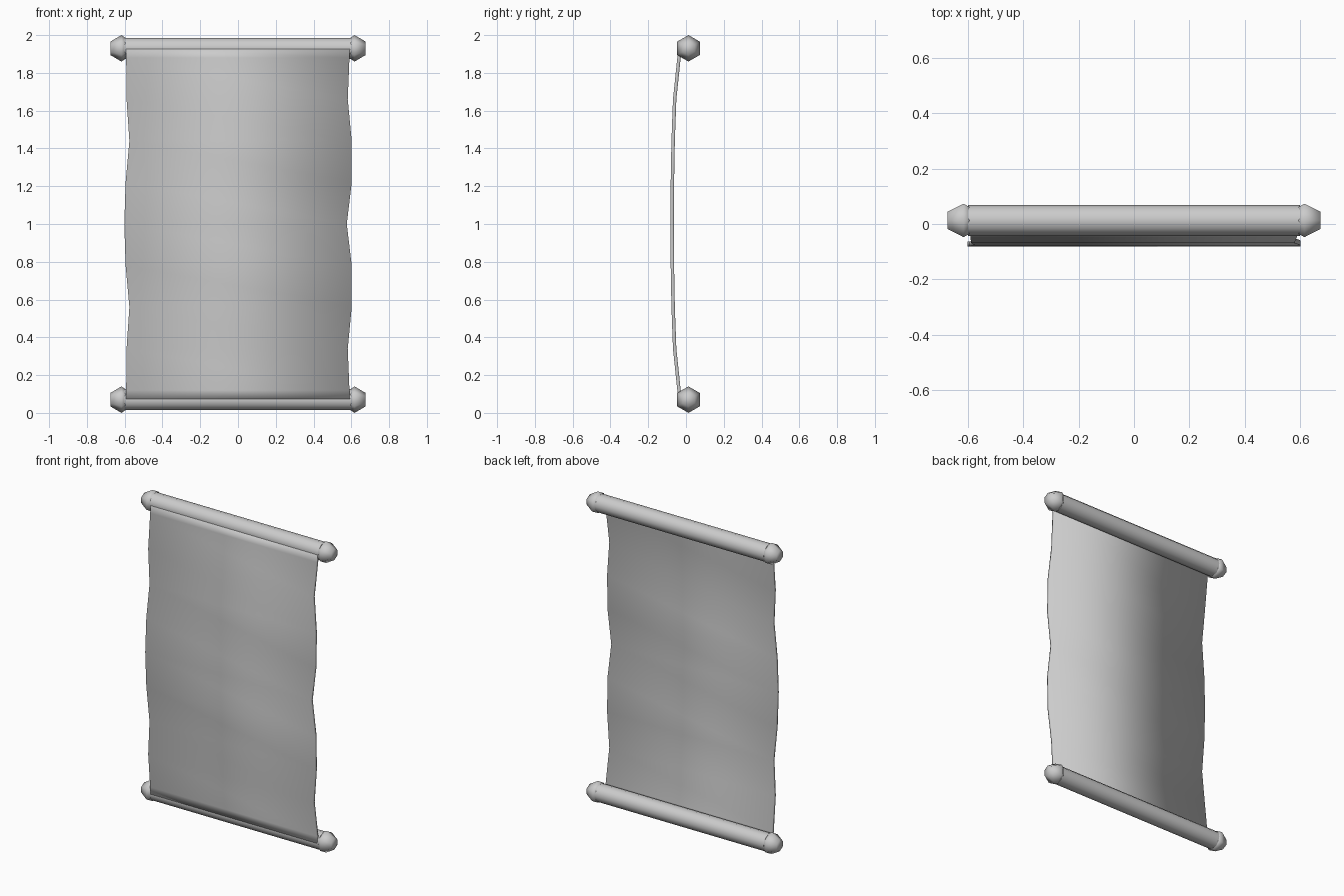
import bpy, bmesh, math

if "Cube" in bpy.data.objects:
    bpy.data.objects.remove(bpy.data.objects["Cube"])


def finish(name, bm, angle=None):
    bmesh.ops.recalc_face_normals(bm, faces=bm.faces)
    me = bpy.data.meshes.new(name)
    bm.to_mesh(me)
    bm.free()
    ob = bpy.data.objects.new(name, me)
    bpy.context.collection.objects.link(ob)
    bpy.context.view_layer.objects.active = ob
    ob.select_set(True)
    if angle:
        bpy.ops.object.shade_smooth_by_angle(angle=math.radians(angle))
    else:
        bpy.ops.object.shade_smooth()
    ob.select_set(False)
    return ob


def bridge_rings(bm, rings, closed=True):
    # skin consecutive loops and cap both ends
    n = len(rings[0])
    for a, b in zip(rings, rings[1:]):
        for i in range(n):
            j = (i + 1) % n
            bm.faces.new((a[i], a[j], b[j], b[i]))
    bm.faces.new(rings[0])
    bm.faces.new(rings[-1])


def turned(name, profile, sides, y, z, start, angle):
    # profile of (x, radius) turned about a line along x
    bm = bmesh.new()
    rings = []
    for x, r in profile:
        ring = []
        for i in range(sides):
            t = start + 2 * math.pi * i / sides
            ring.append(bm.verts.new((x, y + r * math.cos(t), z + r * math.sin(t))))
        rings.append(ring)
    bridge_rings(bm, rings)
    return finish(name, bm, angle)


ROD_Y = 0.013
KNOB = [(0.588, 0.045), (0.594, 0.055), (0.617, 0.07), (0.675, 0.036)]

# rollers with faceted end knobs
for level, z in (("bottom", 0.07), ("top", 1.93)):
    turned(level + "_roller", [(-0.6, 0.056), (0.6, 0.056)], 12, ROD_Y, z, 0, 50)
    for side, s in (("left", -1), ("right", 1)):
        turned(f"{level}_{side}_knob", [(s * x, r) for x, r in KNOB],
               6, ROD_Y, z, math.radians(30), 70)

# parchment: upper half rows (z, front y, left x, right x), mirrored about z = 1
half = [(1.93, -0.042, -0.592, 0.592),
        (1.88, -0.046, -0.592, 0.59),
        (1.66, -0.069, -0.59, 0.581),
        (1.44, -0.077, -0.575, 0.602),
        (1.22, -0.081, -0.595, 0.602),
        (1.00, -0.082, -0.602, 0.576)]
rows = half + [(2 - z, y, l, r) for z, y, l, r in reversed(half[:-1])]
bm = bmesh.new()
rings = [[bm.verts.new(p) for p in ((l, y, z), (r, y, z), (r, y + 0.018, z), (l, y + 0.018, z))]
         for z, y, l, r in rows]
bridge_rings(bm, rings)
finish("parchment_sheet", bm)
